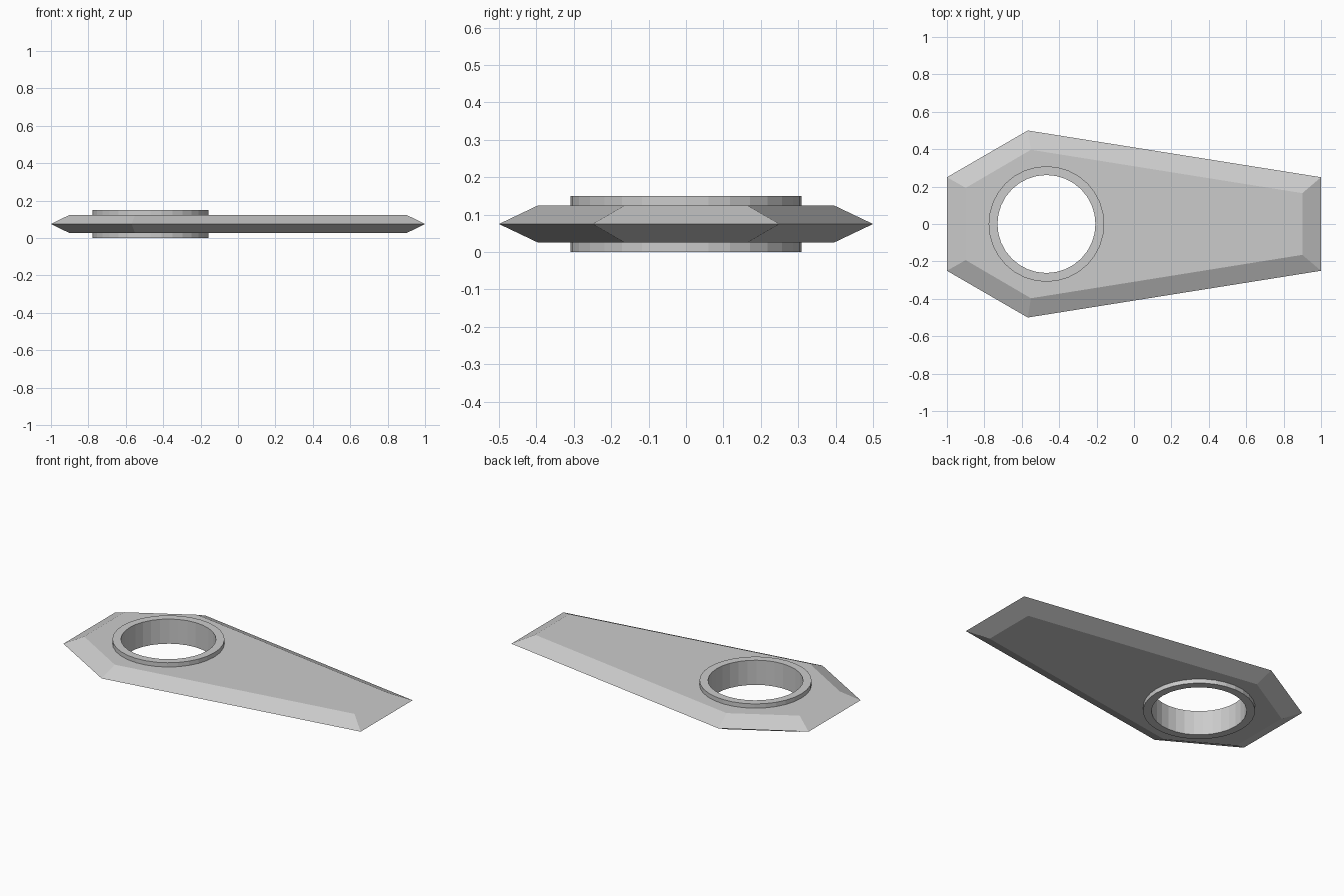
import bpy, bmesh, math

if "Cube" in bpy.data.objects:
    bpy.data.objects.remove(bpy.data.objects["Cube"])

CX, SEGS = -0.468, 32


def make_object(name, bm):
    bmesh.ops.recalc_face_normals(bm, faces=bm.faces)
    mesh = bpy.data.meshes.new(name)
    bm.to_mesh(mesh)
    bm.free()
    obj = bpy.data.objects.new(name, mesh)
    bpy.context.collection.objects.link(obj)
    return obj


def add_loop(bm, points, z):
    return [bm.verts.new((x, y, z)) for x, y in points]


def bridge(bm, a, b):
    n = len(a)
    for i in range(n):
        j = (i + 1) % n
        bm.faces.new((a[i], a[j], b[j], b[i]))


def mirrored(half):
    return half + [(x, -y) for x, y in reversed(half)]


def circle(r):
    return [(CX + r * math.cos(2 * math.pi * i / SEGS),
             r * math.sin(2 * math.pi * i / SEGS)) for i in range(SEGS)]


# Tapered plate: sharp middle edge, smaller flat faces above and below
rim = mirrored([(-1, 0.25), (-0.568, 0.5), (1, 0.25)])
flat = mirrored([(-0.9, 0.193), (-0.551, 0.397), (0.9, 0.165)])
bm = bmesh.new()
low, mid, high = add_loop(bm, flat, 0.026), add_loop(bm, rim, 0.075), add_loop(bm, flat, 0.124)
bridge(bm, low, mid)
bridge(bm, mid, high)
bm.faces.new(low)
bm.faces.new(high)
plate = make_object("plate", bm)

# Cutter for the round hole, its edge hidden inside the ring wall
bm = bmesh.new()
bottom, top = add_loop(bm, circle(0.29), -0.1), add_loop(bm, circle(0.29), 0.25)
bridge(bm, bottom, top)
bm.faces.new(bottom)
bm.faces.new(top)
cutter = make_object("hole_cutter", bm)
cutter.hide_render = True
cutter.display_type = 'WIRE'
cut = plate.modifiers.new("hole", 'BOOLEAN')
cut.operation = 'DIFFERENCE'
cut.solver = 'EXACT'
cut.object = cutter

# Ring lining the hole, standing proud of both faces
bm = bmesh.new()
loops = [add_loop(bm, circle(r), z)
         for r, z in ((0.309, 0), (0.309, 0.15), (0.262, 0.15), (0.262, 0))]
for i in range(4):
    bridge(bm, loops[i], loops[(i + 1) % 4])
make_object("ring", bm)
